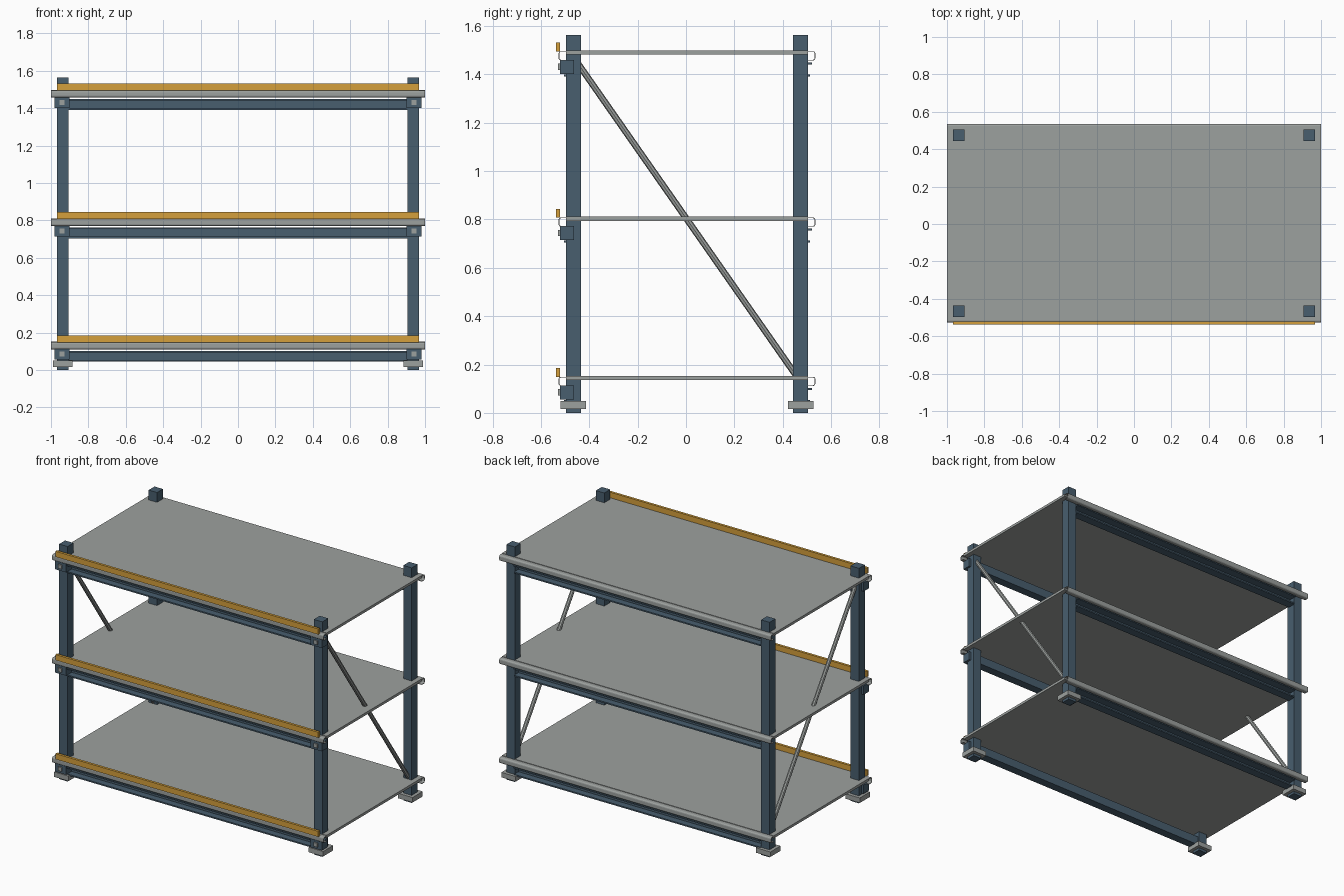
import bpy, bmesh, math
from mathutils import Vector

if "Cube" in bpy.data.objects:
    bpy.data.objects.remove(bpy.data.objects["Cube"])


def material(name, rgb):
    m = bpy.data.materials.new(name)
    m.diffuse_color = (*rgb, 1)
    m.use_nodes = True
    m.node_tree.nodes["Principled BSDF"].inputs["Base Color"].default_value = m.diffuse_color
    return m


BLUE = material("slate_blue_paint", (0.065, 0.112, 0.157))
GREY = material("galvanised_grey", (0.335, 0.355, 0.345))
YELLOW = material("amber_paint", (0.66, 0.35, 0.045))

YC = 0.004             # middle of the frame in depth
POST_X, POST_Y = 0.937, 0.47
LEVELS = (0.152, 0.811, 1.498)   # top of each deck


def finish(name, bm, mat):
    bmesh.ops.recalc_face_normals(bm, faces=bm.faces)
    me = bpy.data.meshes.new(name)
    bm.to_mesh(me)
    bm.free()
    me.materials.append(mat)
    ob = bpy.data.objects.new(name, me)
    bpy.context.collection.objects.link(ob)
    return ob


def box(name, x, y, z, mat):
    """Box from (min, max) pairs."""
    bm = bmesh.new()
    bmesh.ops.create_cube(bm, size=1)
    for v in bm.verts:
        for i, (a, b) in enumerate((x, y, z)):
            v.co[i] = (a + b) / 2 + v.co[i] * (b - a)
    return finish(name, bm, mat)


def extrude_x(name, profile, half, mat):
    """Closed (y, z) profile swept along x."""
    bm = bmesh.new()
    face = bm.faces.new([bm.verts.new((-half, y, z)) for y, z in profile])
    new = bmesh.ops.extrude_face_region(bm, geom=[face])["geom"]
    bmesh.ops.translate(bm, vec=(2 * half, 0, 0),
                        verts=[v for v in new if isinstance(v, bmesh.types.BMVert)])
    return finish(name, bm, mat)


def lip_path(inset):
    """Rolled C edge as (distance from centre, height below deck top)."""
    r = 0.010 - inset
    pts = [(0.5, -0.003 - inset)]
    for cz, start in ((-0.013, 90), (-0.031, 0)):
        for k in range(4):
            a = math.radians(start - 30 * k)
            pts.append((0.521 + r * math.cos(a), cz + r * math.sin(a)))
    pts.append((0.5, -0.041 + inset))
    return pts


# Uprights, foot plates
for sx in (-1, 1):
    for sy in (-1, 1):
        cx, cy = sx * POST_X, YC + sy * POST_Y
        box("upright_post", (cx - 0.031, cx + 0.031), (cy - 0.031, cy + 0.031), (0, 1.563), BLUE)
        box("foot_plate", (cx - 0.053, cx + 0.053), (cy - 0.053, cy + 0.053), (0.017, 0.05), GREY)

for top in LEVELS:
    # Deck with a rolled lip and channel beam on its front and back edges
    box("shelf_deck", (-1, 1), (YC - 0.501, YC + 0.501), (top - 0.017, top), GREY)
    for s in (-1, 1):
        lip = lip_path(0) + lip_path(0.003)[::-1]
        extrude_x("shelf_lip", [(YC + s * d, top + h) for d, h in lip], 1.0, GREY)
        beam = [(0.451, -0.049), (0.516, -0.049), (0.516, -0.057), (0.463, -0.057),
                (0.463, -0.098), (0.508, -0.098), (0.508, -0.107), (0.451, -0.107)]
        extrude_x("shelf_beam", [(YC + s * d, top + h) for d, h in beam], 0.906, BLUE)

        # Front beam brackets and their bolts
        cx = s * 0.941
        box("beam_bracket", (cx - 0.041, cx + 0.041), (-0.522, -0.464), (top - 0.096, top - 0.038), BLUE)
        box("bracket_bolt", (cx - 0.013, cx + 0.013), (-0.530, -0.520), (top - 0.08, top - 0.054), GREY)

    # Front stop rail
    box("stop_rail", (-0.967, 0.967), (-0.538, -0.521), (top - 0.004, top + 0.033), YELLOW)

# Diagonal side braces
for sx in (-1, 1):
    a = Vector((sx * POST_X, -0.452, 1.452))
    b = Vector((sx * POST_X, 0.460, 0.148))
    bm = bmesh.new()
    bmesh.ops.create_cone(bm, cap_ends=True, segments=8, radius1=0.0135, radius2=0.0135,
                          depth=(b - a).length)
    bm.transform((b - a).to_track_quat("Z", "Y").to_matrix().to_4x4())
    bmesh.ops.translate(bm, vec=(a + b) / 2, verts=bm.verts)
    finish("side_brace", bm, GREY)
